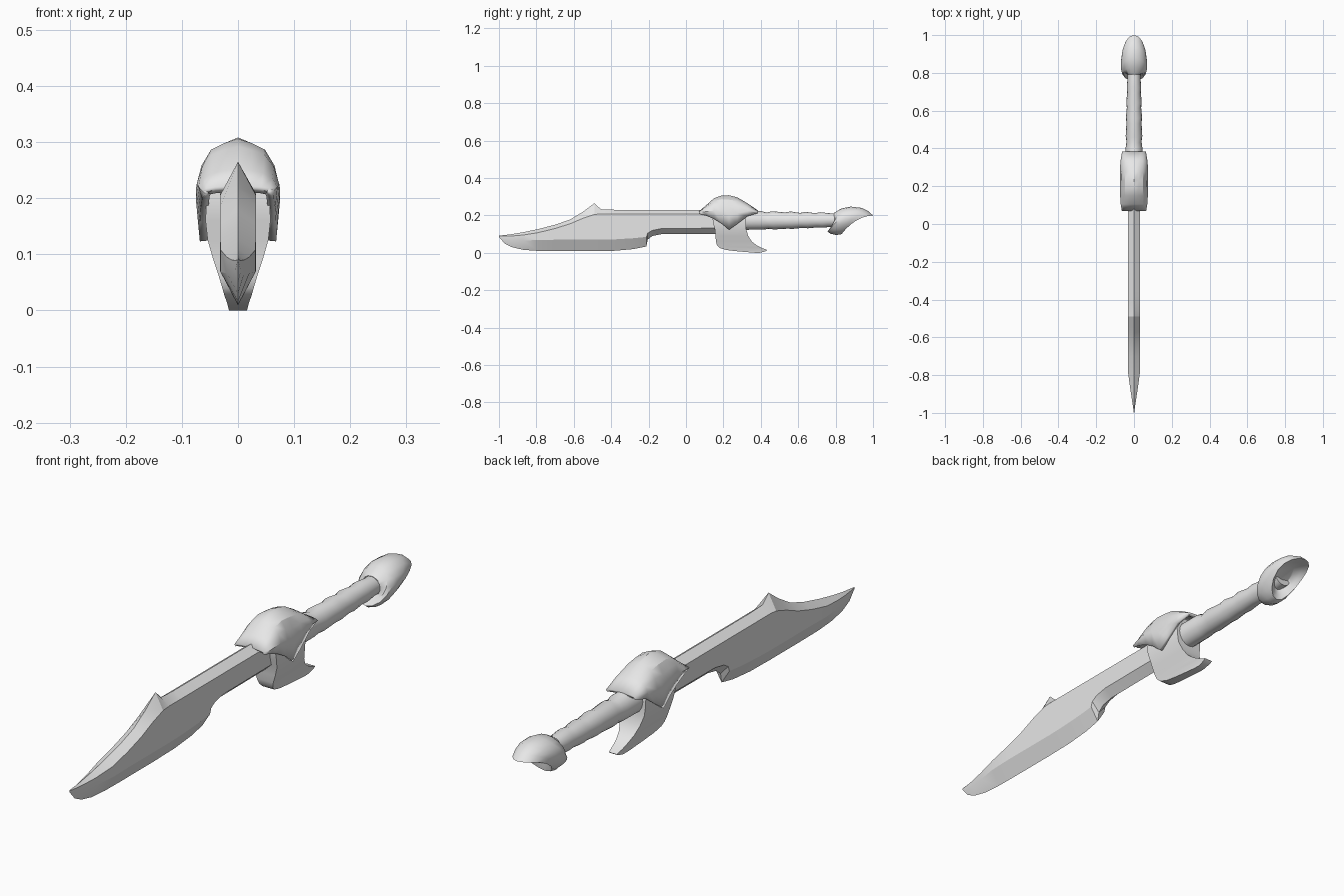
import bpy, bmesh, math

old = bpy.data.objects.get("Cube")
if old:
    bpy.data.objects.remove(old, do_unlink=True)

steel = bpy.data.materials.new("plain grey")
steel.use_nodes = True
GREY = (0.8, 0.8, 0.8, 1)
steel.diffuse_color = GREY
steel.node_tree.nodes["Principled BSDF"].inputs["Base Color"].default_value = GREY


def loft(name, rings, closed=True, angle=30):
    """Skin a list of equal-length point rings; closed rings also get end caps."""
    bm = bmesh.new()
    rows = [[bm.verts.new(p) for p in ring] for ring in rings]
    n = len(rows[0])
    for a, b in zip(rows, rows[1:]):
        for i in range(n if closed else n - 1):
            j = (i + 1) % n
            bm.faces.new((a[i], a[j], b[j], b[i]))
    if closed:
        bm.faces.new(rows[0])
        bm.faces.new(rows[-1])
    bmesh.ops.recalc_face_normals(bm, faces=bm.faces)
    mesh = bpy.data.meshes.new(name)
    bm.to_mesh(mesh)
    bm.free()
    mesh.materials.append(steel)
    ob = bpy.data.objects.new(name, mesh)
    bpy.context.collection.objects.link(ob)
    bpy.ops.object.select_all(action='DESELECT')
    ob.select_set(True)
    bpy.context.view_layer.objects.active = ob
    bpy.ops.object.shade_smooth_by_angle(angle=math.radians(angle))
    return ob


def oval(top, bottom, w, lift=0.0, n=16):
    """Oval ring spanning two (y, z) points, half width w, flanks raised by lift."""
    pts = []
    for i in range(n):
        a = 2 * math.pi * i / n
        t = (1 + math.cos(a)) / 2
        s = math.sin(a)
        pts.append((w * s,
                    bottom[0] + (top[0] - bottom[0]) * t - 0.3 * lift * s * s,
                    bottom[1] + (top[1] - bottom[1]) * t + lift * s * s))
    return pts


# Blade: y, spine z, shoulder z, bevel z, cutting edge z, half width
blade = [
    (-1.00, 0.092, 0.090, 0.088, 0.085, 0.001),
    (-0.97, 0.095, 0.089, 0.070, 0.050, 0.005),
    (-0.93, 0.100, 0.090, 0.066, 0.030, 0.011),
    (-0.87, 0.110, 0.095, 0.066, 0.016, 0.020),
    (-0.79, 0.127, 0.108, 0.068, 0.010, 0.031),
    (-0.70, 0.150, 0.130, 0.070, 0.009, 0.032),
    (-0.62, 0.178, 0.155, 0.070, 0.009, 0.032),
    (-0.55, 0.220, 0.185, 0.070, 0.009, 0.032),
    (-0.49, 0.265, 0.205, 0.070, 0.009, 0.032),
    (-0.455, 0.233, 0.208, 0.070, 0.010, 0.032),
    (-0.38, 0.230, 0.208, 0.072, 0.011, 0.032),
    (-0.28, 0.230, 0.208, 0.078, 0.020, 0.032),
    (-0.212, 0.230, 0.208, 0.085, 0.034, 0.032),
    (-0.205, 0.230, 0.208, 0.105, 0.070, 0.032),
    (-0.18, 0.230, 0.208, 0.120, 0.090, 0.032),
    (-0.13, 0.230, 0.208, 0.130, 0.100, 0.032),
    (0.20, 0.230, 0.208, 0.132, 0.102, 0.032),
]
loft("blade", [[(0, y, t), (w, y, s), (w, y, b), (0, y, e), (-w, y, b), (-w, y, s)]
               for y, t, s, b, e, w in blade], angle=25)

# Grip with slightly stepped wrapping: y, top z, bottom z, half width
grip = [(0.20, 0.225, 0.122, 0.045), (0.40, 0.224, 0.124, 0.044),
        (0.43, 0.215, 0.128, 0.040), (0.46, 0.222, 0.125, 0.044),
        (0.53, 0.216, 0.129, 0.040), (0.56, 0.221, 0.128, 0.043),
        (0.61, 0.213, 0.133, 0.038), (0.64, 0.219, 0.131, 0.041),
        (0.69, 0.212, 0.136, 0.036), (0.72, 0.217, 0.134, 0.038),
        (0.77, 0.211, 0.140, 0.034), (0.86, 0.212, 0.145, 0.034)]
loft("grip", [oval((y, t), (y + 0.012, b), w) for y, t, b, w in grip])

# Pommel: hooded bulb with a hollow opening facing down and back
pommel = [
    oval((0.79, 0.213), (0.80, 0.140), 0.037),
    oval((0.83, 0.237), (0.770, 0.128), 0.057),
    oval((0.88, 0.247), (0.756, 0.114), 0.068),
    oval((0.94, 0.240), (0.772, 0.102), 0.070, 0.010),
    oval((0.975, 0.222), (0.805, 0.095), 0.066, 0.018),
    oval((1.00, 0.200), (0.832, 0.100), 0.058, 0.022),
    oval((0.965, 0.200), (0.835, 0.120), 0.046, 0.018),
    oval((0.925, 0.200), (0.835, 0.150), 0.028, 0.008),
]
loft("pommel", pommel, angle=35)

# Guard hood: arched shell, y, ridge z, lower edge z, width factor
hood = [(0.07, 0.222, 0.208, 0.86), (0.105, 0.252, 0.199, 0.94),
        (0.15, 0.292, 0.181, 0.98), (0.19, 0.306, 0.157, 1.0),
        (0.23, 0.308, 0.123, 1.0), (0.275, 0.296, 0.155, 1.0),
        (0.33, 0.264, 0.196, 0.96), (0.385, 0.226, 0.212, 0.84)]
# Arch outline: half width and how far down from ridge to lower edge
arch = [(0, 0), (0.025, 0.055), (0.048, 0.13), (0.065, 0.32), (0.075, 0.6), (0.068, 1)]
arch = [(-x, d) for x, d in reversed(arch[1:])] + arch
ob = loft("guard_hood", [[(x * f, y, t - (t - b) * d) for x, d in arch]
                         for y, t, b, f in hood], closed=False, angle=32)
# Outward normals, then thicken inward
if ob.data.polygons[len(ob.data.polygons) // 2].normal.z < 0:
    ob.data.flip_normals()
mod = ob.modifiers.new("thickness", 'SOLIDIFY')
mod.thickness = 0.014
mod.offset = -1

# Guard fin: swept hook below the hood; z, front y, back y, front and back half width
fin = [(0.250, 0.150, 0.300, 0.040, 0.040), (0.200, 0.140, 0.318, 0.056, 0.056),
       (0.160, 0.145, 0.320, 0.058, 0.056), (0.125, 0.154, 0.322, 0.054, 0.052),
       (0.090, 0.158, 0.333, 0.044, 0.042), (0.060, 0.160, 0.352, 0.034, 0.032),
       (0.040, 0.166, 0.378, 0.028, 0.025), (0.026, 0.180, 0.405, 0.024, 0.021),
       (0.015, 0.215, 0.435, 0.020, 0.017), (0.008, 0.275, 0.425, 0.018, 0.016),
       (0.000, 0.370, 0.395, 0.016, 0.015)]
loft("guard_fin", [[(-p, a, z), (p, a, z), (q, b, z), (-q, b, z)]
                   for z, a, b, p, q in fin])
